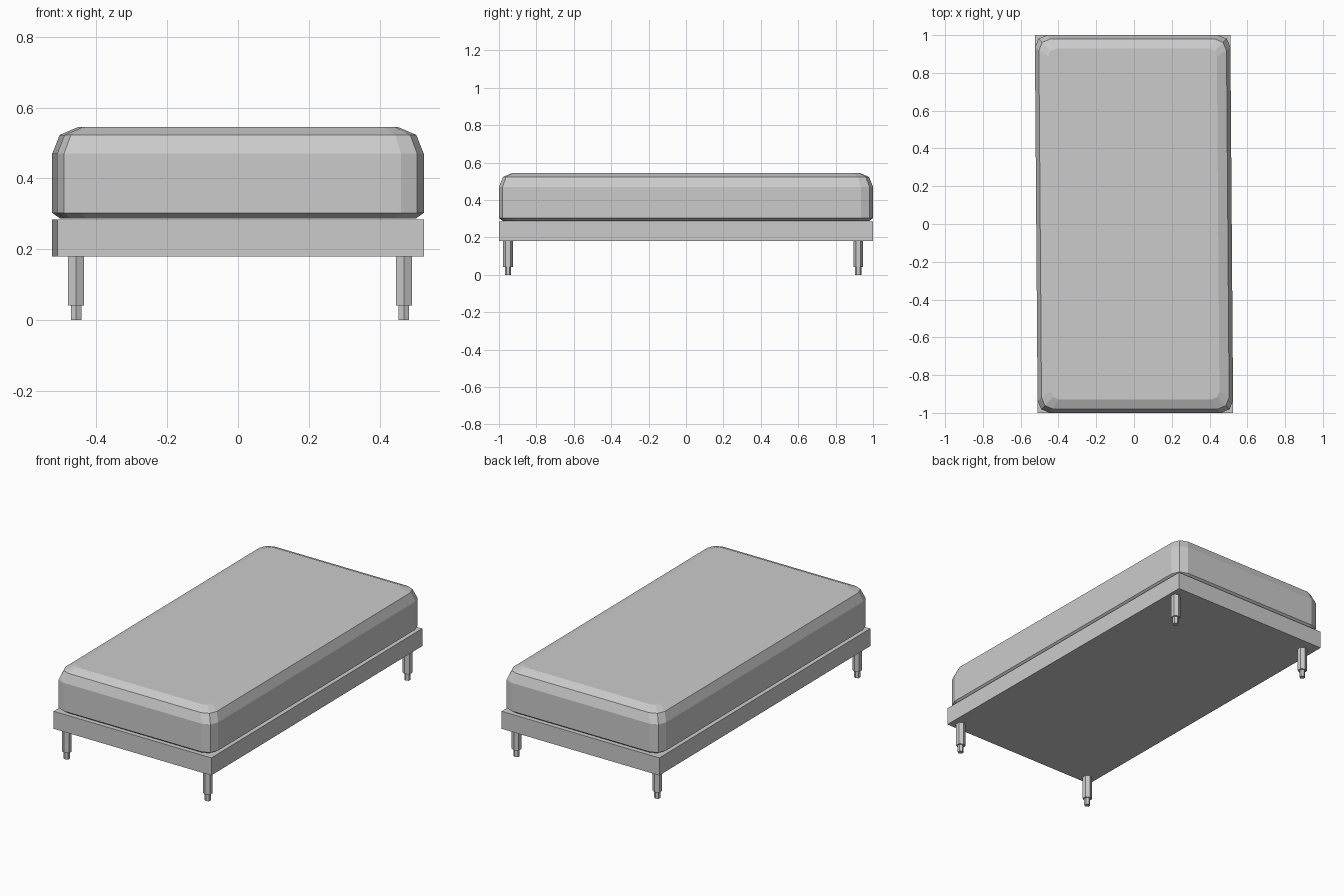
import bpy, bmesh
from math import cos, sin, pi

if "Cube" in bpy.data.objects:
    bpy.data.objects.remove(bpy.data.objects["Cube"])

HX, HY = 0.5175, 1.0    # half width and half length of the bed
SHEAR = -0.0075         # the bed is very slightly skewed in plan


def make_object(name, bm):
    bmesh.ops.recalc_face_normals(bm, faces=bm.faces)
    mesh = bpy.data.meshes.new(name)
    bm.to_mesh(mesh)
    bm.free()
    obj = bpy.data.objects.new(name, mesh)
    bpy.context.collection.objects.link(obj)
    return obj


def loft(name, rings):
    """Join closed rings of equal length and cap both ends."""
    bm = bmesh.new()
    loops = [[bm.verts.new(p) for p in ring] for ring in rings]
    for a, b in zip(loops, loops[1:]):
        for i in range(len(a)):
            j = (i + 1) % len(a)
            bm.faces.new((a[i], a[j], b[j], b[i]))
    bm.faces.new(loops[0][::-1])
    bm.faces.new(loops[-1])
    return make_object(name, bm)


def rounded_rect(z, inset, radius, segments=2):
    pts = []
    for k, (sx, sy) in enumerate(((1, 1), (-1, 1), (-1, -1), (1, -1))):
        for s in range(segments + 1):
            a = (k + s / segments) * pi / 2
            x = sx * (HX - inset - radius) + radius * cos(a)
            y = sy * (HY - inset - radius) + radius * sin(a)
            pts.append((x + SHEAR * y, y, z))
    return pts


def square_rect(z):
    return [(sx * HX + SHEAR * sy * HY, sy * HY, z)
            for sx, sy in ((1, 1), (-1, 1), (-1, -1), (1, -1))]


def hexagon(cx, cy, z, r):
    return [(cx + r * cos(pi / 6 + i * pi / 3),
             cy + r * sin(pi / 6 + i * pi / 3), z) for i in range(6)]


# base slab
loft("bed_base", [square_rect(0.18), square_rect(0.284)])

# mattress: tucked bottom edge, straight sides, seam, domed top edge
profile = [(0.287, 0.022, 0.06), (0.303, 0.0, 0.065), (0.47, 0.0, 0.065),
           (0.523, 0.021, 0.06), (0.545, 0.072, 0.04)]
loft("mattress", [rounded_rect(*p) for p in profile])

# four stepped hexagonal legs
for side, x in (("left", -0.457), ("right", 0.468)):
    for end, y in (("front", -0.952), ("back", 0.921)):
        loft(f"{end}_{side}_leg",
             [hexagon(x, y, z, r) for z, r in
              ((0.0, 0.017), (0.042, 0.017), (0.042, 0.026), (0.181, 0.026))])
